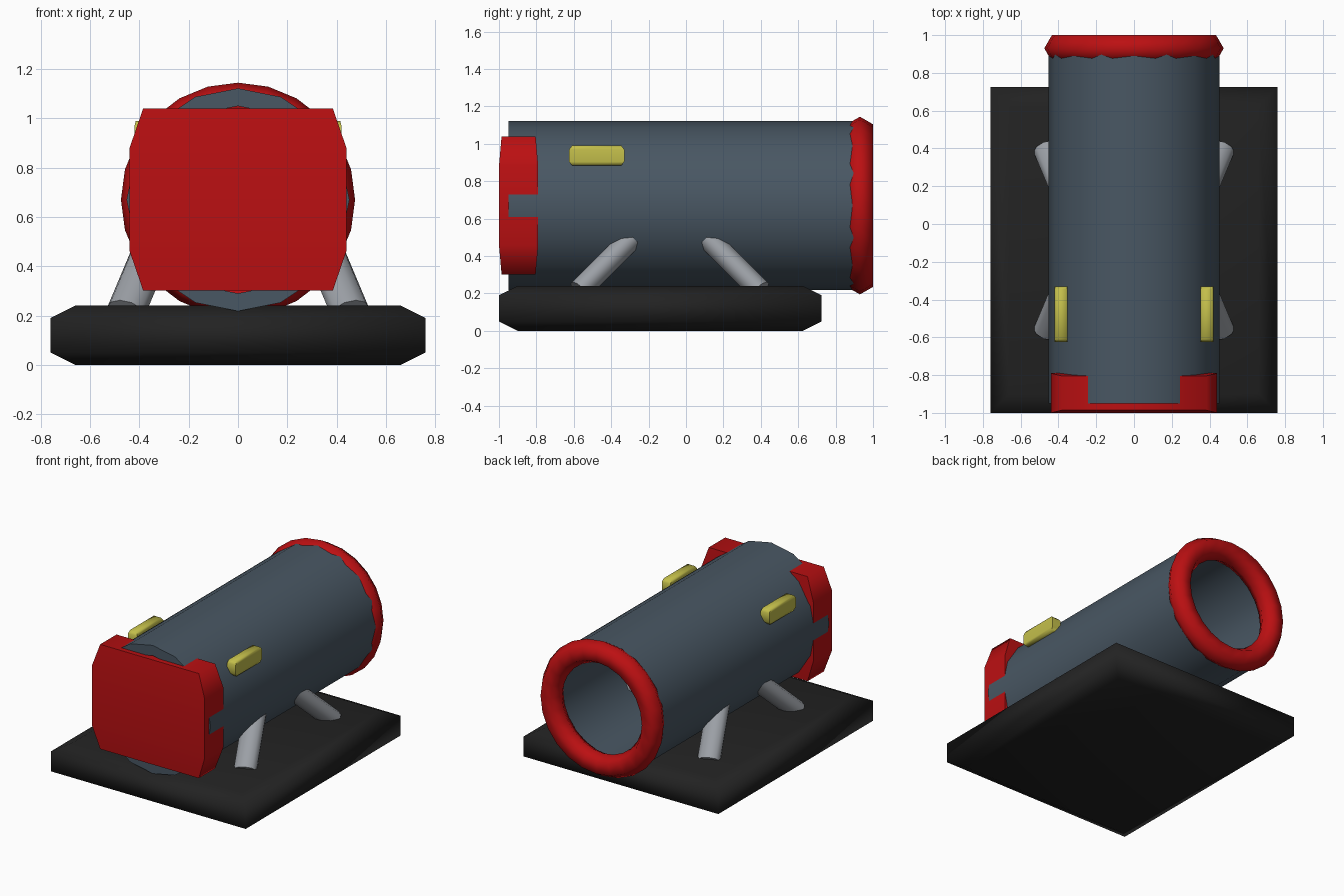
import bpy, bmesh, math
from mathutils import Vector

if "Cube" in bpy.data.objects:
    bpy.data.objects.remove(bpy.data.objects["Cube"])


def material(name, r, g, b):
    m = bpy.data.materials.new(name)
    m.diffuse_color = (r, g, b, 1)
    m.use_nodes = True
    m.node_tree.nodes["Principled BSDF"].inputs["Base Color"].default_value = m.diffuse_color
    return m


SLATE = material("slate blue", 0.066, 0.095, 0.125)
RED = material("red", 0.50, 0.005, 0.006)
BLACK = material("black", 0.016, 0.016, 0.016)
GRAY = material("gray", 0.33, 0.35, 0.38)
YELLOW = material("yellow", 0.55, 0.52, 0.07)


def finish(name, bm, mat, angle=80):
    bmesh.ops.recalc_face_normals(bm, faces=bm.faces)
    me = bpy.data.meshes.new(name)
    bm.to_mesh(me)
    bm.free()
    me.materials.append(mat)
    me.shade_smooth()
    me.set_sharp_from_angle(angle=math.radians(angle))
    ob = bpy.data.objects.new(name, me)
    bpy.context.collection.objects.link(ob)
    return ob


def loft(bm, rings, closed=False):
    """Bridge rings of points; cap the ends unless the loft closes on itself."""
    rings = [[bm.verts.new(p) for p in ring] for ring in rings]
    n = len(rings[0])
    pairs = list(zip(rings, rings[1:]))
    if closed:
        pairs.append((rings[-1], rings[0]))
    else:
        bm.faces.new(rings[0])
        bm.faces.new(rings[-1])
    for a, b in pairs:
        for i in range(n):
            j = (i + 1) % n
            bm.faces.new((a[i], a[j], b[j], b[i]))


def tapered_box(name, x, y, z, inset, mat):
    """Box whose top and bottom edges are chamfered; upright edges stay square."""
    ix, iy, iz = inset
    bm = bmesh.new()
    rings = []
    for h, k in ((z[0], 1), (z[0] + iz, 0), (z[1] - iz, 0), (z[1], 1)):
        x0, x1 = x[0] + ix * k, x[1] - ix * k
        y0, y1 = y[0] + iy * k, y[1] - iy * k
        rings.append([(x0, y0, h), (x1, y0, h), (x1, y1, h), (x0, y1, h)])
    loft(bm, rings)
    return finish(name, bm, mat)


AXIS_Z = 0.67


def lathe(name, profile, sides, mat, angle):
    """Turn a closed (radius, y) profile around the barrel axis."""
    bm = bmesh.new()
    rings = []
    for i in range(sides):
        a = math.tau * i / sides
        rings.append([(r * math.sin(a), y, AXIS_Z + r * math.cos(a)) for r, y in profile])
    loft(bm, rings, closed=True)
    return finish(name, bm, mat, angle)


# Base slab
tapered_box("base", (-0.76, 0.76), (-1.0, 0.725), (0, 0.24), (0.10, 0.10, 0.05), BLACK)

# Hollow barrel
lathe("barrel", [(0.452, -0.95), (0.452, 0.93), (0.38, 0.93), (0.38, -0.95)], 16, SLATE, 60)

# Muzzle ring at the back end
ring = [(0.395 + 0.08 * math.cos(math.tau * i / 6), 0.93 + 0.08 * math.sin(math.tau * i / 6))
        for i in range(6)]
lathe("muzzle_ring", ring, 24, RED, 80)

# Front block plugging the barrel
tapered_box("front_block", (-0.44, 0.44), (-1.0, -0.79), (0.302, 1.04), (0.055, 0.014, 0.16), RED)

# Side plates
for side, x in (("left", (-0.42, -0.352)), ("right", (0.352, 0.42))):
    tapered_box(side + "_plate", x, (-0.625, -0.33), (0.885, 0.99), (0.005, 0.015, 0.02), YELLOW)

# Slanted struts, mirrored left/right and front/back
MID_Y = -0.087
for sx, side in ((-1, "left"), (1, "right")):
    for sy, end in ((-1, "front"), (1, "back")):
        foot = Vector((0.455, 0.483, 0.215))
        way = Vector((-0.42, -1, 1))
        v = Vector((0, 1, 1)).normalized()
        u = way.normalized().cross(v)
        rings = []
        for t in (0, 0.28):
            c = foot + way * t
            ring = []
            for i in range(10):
                a = math.tau * i / 10
                p = c + u * 0.08 * math.cos(a) + v * 0.063 * math.sin(a)
                ring.append((sx * p.x, MID_Y + sy * p.y, p.z))
            rings.append(ring)
        bm = bmesh.new()
        loft(bm, rings)
        finish(f"{end}_{side}_strut", bm, GRAY, 60)
